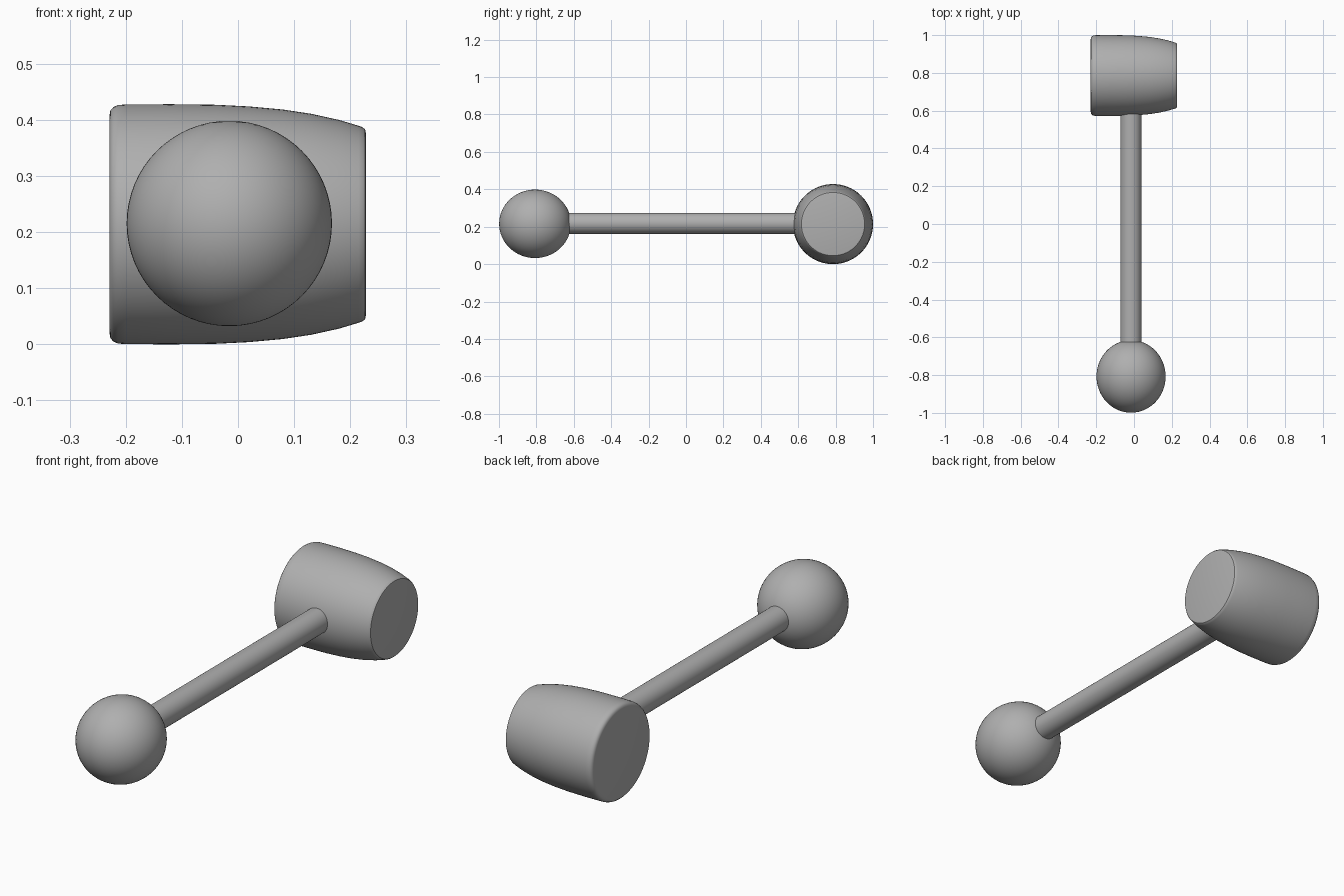
import bpy, bmesh, math
from mathutils import Matrix, Vector

if "Cube" in bpy.data.objects:
    bpy.data.objects.remove(bpy.data.objects["Cube"])

grey = bpy.data.materials.new("dark_grey")
grey.diffuse_color = (0.43, 0.43, 0.43, 1)
grey.use_nodes = True
grey.node_tree.nodes["Principled BSDF"].inputs["Base Color"].default_value = grey.diffuse_color


def make_object(name, bm):
    bmesh.ops.recalc_face_normals(bm, faces=bm.faces)
    mesh = bpy.data.meshes.new(name)
    bm.to_mesh(mesh)
    bm.free()
    mesh.materials.append(grey)
    obj = bpy.data.objects.new(name, mesh)
    bpy.context.collection.objects.link(obj)
    bpy.ops.object.select_all(action='DESELECT')
    obj.select_set(True)
    bpy.context.view_layer.objects.active = obj
    bpy.ops.object.shade_smooth_by_angle(angle=math.radians(35))
    return obj


# mallet head: tapered barrel profile (x, radius) turned around the x axis
profile = [(-0.229, 0), (-0.229, 0.194), (-0.2275, 0.203), (-0.222, 0.209),
           (-0.214, 0.2125), (-0.20, 0.2135), (-0.12, 0.214), (-0.04, 0.213),
           (0.02, 0.210), (0.08, 0.2045), (0.13, 0.197), (0.18, 0.186),
           (0.215, 0.1755), (0.222, 0.173), (0.2265, 0.169), (0.228, 0.162),
           (0.228, 0)]
axis = Vector((0, 0.786, 0.214))
bm = bmesh.new()
verts = [bm.verts.new(axis + Vector((x, 0, r))) for x, r in profile]
edges = [bm.edges.new(pair) for pair in zip(verts, verts[1:])]
bmesh.ops.spin(bm, geom=verts + edges, cent=axis, axis=(1, 0, 0),
               angle=math.tau, steps=96, use_duplicate=False)
bmesh.ops.remove_doubles(bm, verts=bm.verts, dist=1e-5)
make_object("mallet_head", bm)

# round handle, sunk slightly into the head and the knob
y0, y1 = -0.66, 0.62
bm = bmesh.new()
bmesh.ops.create_cone(
    bm, cap_ends=True, segments=64, radius1=0.056, radius2=0.056, depth=y1 - y0,
    matrix=Matrix.Translation((-0.016, (y0 + y1) / 2, 0.218))
    @ Matrix.Rotation(math.pi / 2, 4, 'X'))
make_object("handle", bm)

# ball knob, very slightly longer along the handle
bm = bmesh.new()
bmesh.ops.create_uvsphere(
    bm, u_segments=64, v_segments=32, radius=1,
    matrix=Matrix.Translation((-0.0155, -0.807, 0.2155))
    @ Matrix.Diagonal((0.183, 0.192, 0.183, 1)))
make_object("ball_knob", bm)
